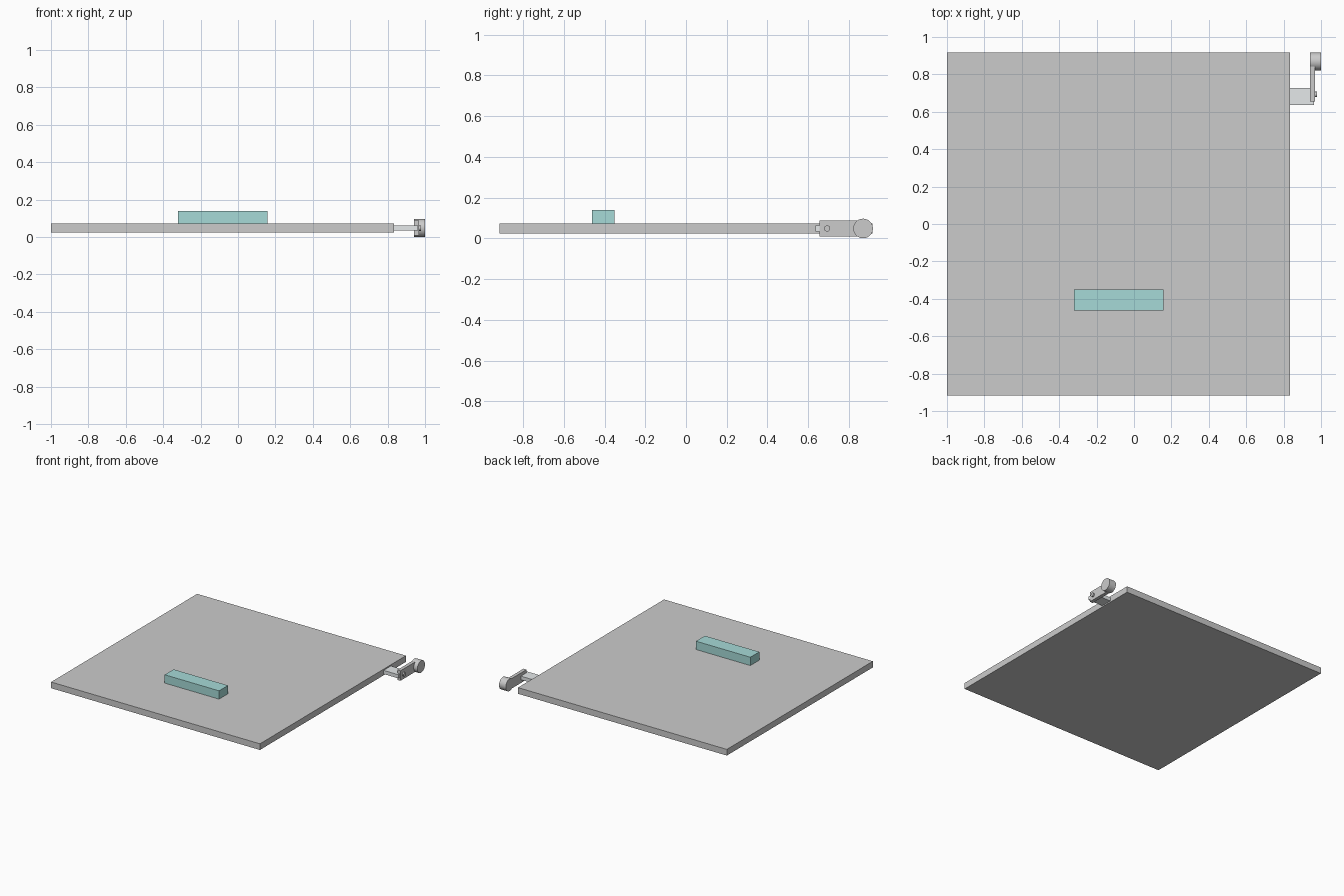
import bpy, math

if "Cube" in bpy.data.objects:
    bpy.data.objects.remove(bpy.data.objects["Cube"])


def paint(obj, name, rgb):
    mat = bpy.data.materials.new(name)
    mat.diffuse_color = (*rgb, 1)
    mat.use_nodes = True
    mat.node_tree.nodes["Principled BSDF"].inputs["Base Color"].default_value = mat.diffuse_color
    obj.data.materials.append(mat)


def box(name, lo, hi):
    mid = [(a + b) / 2 for a, b in zip(lo, hi)]
    bpy.ops.mesh.primitive_cube_add(size=1, location=mid)
    obj = bpy.context.object
    obj.name = name
    obj.scale = [b - a for a, b in zip(lo, hi)]
    bpy.ops.object.transform_apply(location=False, rotation=False, scale=True)
    return obj


def x_cylinder(name, x0, x1, y, z, r, sides):
    bpy.ops.mesh.primitive_cylinder_add(
        vertices=sides, radius=r, depth=x1 - x0,
        location=((x0 + x1) / 2, y, z), rotation=(0, math.pi / 2, 0))
    obj = bpy.context.object
    obj.name = name
    bpy.ops.object.transform_apply(location=False, rotation=True, scale=False)
    bpy.ops.object.shade_smooth_by_angle(angle=math.radians(35))
    return obj


AXIS_Z = 0.048

# Flat square slab
box("slab", (-1.0, -0.916, 0.024), (0.834, 0.916, 0.073))

# Teal bar resting on the slab
bar = box("bar", (-0.32, -0.462, 0.073), (0.157, -0.35, 0.139))
paint(bar, "teal", (0.38, 0.70, 0.68))

# Side bracket carrying the lever
bracket = box("bracket", (0.834, 0.636, 0.034), (0.963, 0.727, 0.063))
paint(bracket, "light_grey", (0.78, 0.81, 0.82))

# Lever arm, pivot pin and round end
box("lever_arm", (0.941, 0.655, 0.009), (0.968, 0.87, 0.088))
x_cylinder("pivot_pin", 0.955, 0.979, 0.693, AXIS_Z, 0.015, 24)
x_cylinder("lever_knob", 0.941, 1.0, 0.869, AXIS_Z, 0.048, 48)
